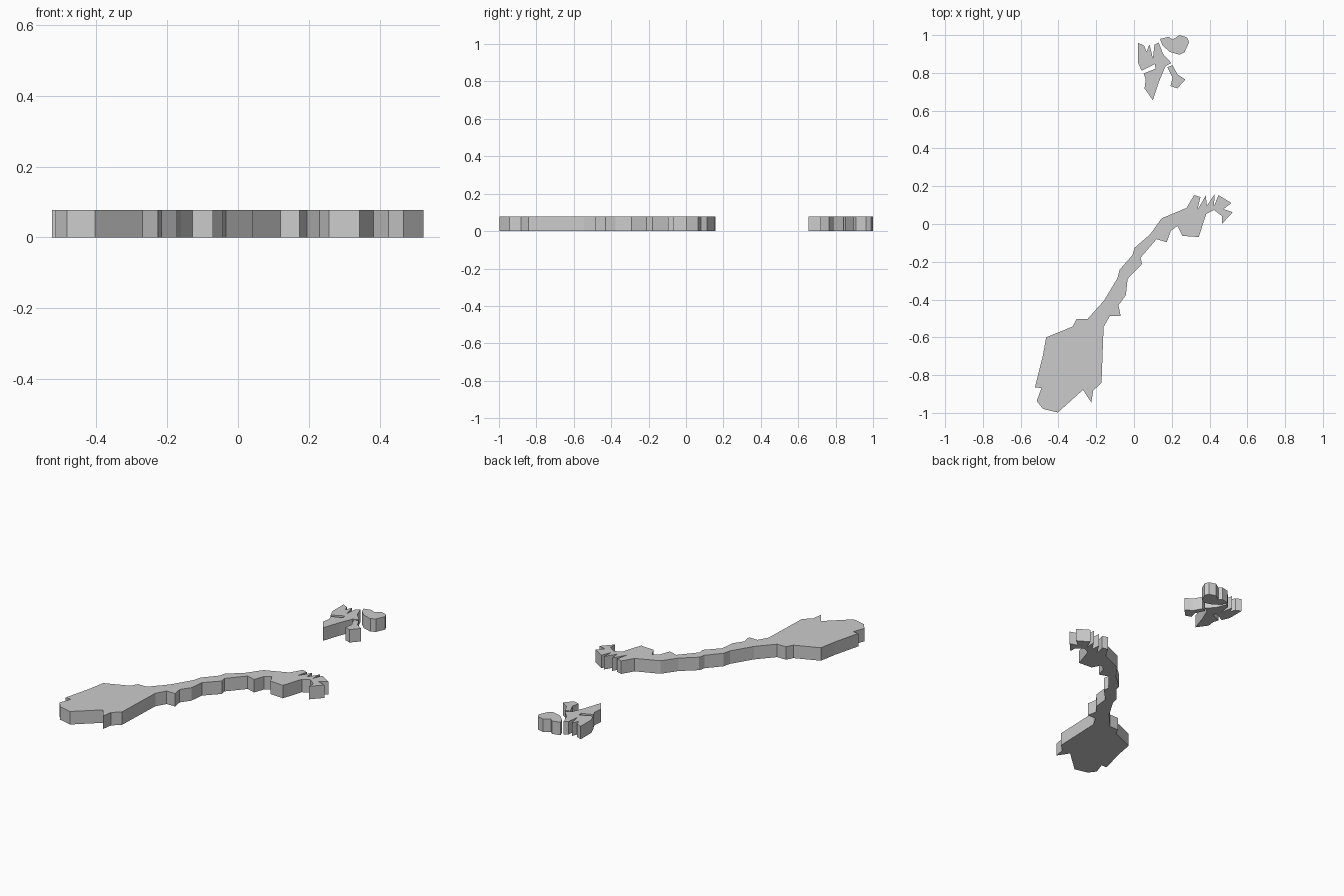
import bpy, bmesh

HEIGHT = 0.077


def slab(name, outline):
    """Extrude a flat outline upward into a prism standing on z = 0."""
    bm = bmesh.new()
    base = bm.faces.new([bm.verts.new((x, y, 0)) for x, y in outline])
    top = bmesh.ops.extrude_face_region(bm, geom=[base], use_keep_orig=True)
    verts = [v for v in top["geom"] if isinstance(v, bmesh.types.BMVert)]
    bmesh.ops.translate(bm, verts=verts, vec=(0, 0, HEIGHT))
    bmesh.ops.recalc_face_normals(bm, faces=bm.faces)
    # Clean triangulation of the concave caps
    caps = [f for f in bm.faces if len(f.verts) > 4]
    bmesh.ops.triangulate(bm, faces=caps, ngon_method='EAR_CLIP')
    mesh = bpy.data.meshes.new(name)
    bm.to_mesh(mesh)
    bm.free()
    obj = bpy.data.objects.new(name, mesh)
    bpy.context.collection.objects.link(obj)
    return obj


# Mainland: north-west coast, then the border back south
west_coast = [
    (-.525, -.865), (-.484, -.704), (-.465, -.6), (-.325, -.543),
    (-.304, -.503), (-.246, -.503), (-.16, -.407), (-.087, -.286),
    (-.077, -.243), (-.008, -.164), (.002, -.127), (.087, -.053),
    (.146, .03), (.278, .085), (.318, .153), (.352, .143)]
north_fjords = [
    (.335, .074), (.38, .15), (.386, .095), (.426, .158), (.424, .095),
    (.447, .153), (.516, .111), (.474, .079), (.523, .063), (.465, 0),
    (.465, .042), (.424, .074), (.382, .053)]
east_border = [
    (.343, -.069), (.257, -.063), (.23, -.011), (.195, -.035),
    (.173, -.097), (.12, -.08), (.035, -.178), (.042, -.212),
    (-.034, -.291), (-.043, -.376), (-.082, -.43), (-.071, -.487),
    (-.128, -.487), (-.161, -.545), (-.172, -.841), (-.216, -.882),
    (-.226, -.945)]
south_coast = [
    (-.27, -.878), (-.403, -.998), (-.482, -.979), (-.515, -.937),
    (-.49, -.868)]
slab("mainland", west_coast + north_fjords + east_border + south_coast)

# Northern islands
slab("large_island", [
    (.02, .96), (.053, .945), (.066, .912), (.082, .952), (.1, .876),
    (.108, .948), (.13, .962), (.154, .9), (.198, .852), (.167, .836),
    (.135, .76), (.1, .655), (.056, .717), (.062, .767), (.05, .797),
    (.114, .822), (.11, .846), (.04, .812), (.02, .857)])
slab("north_east_island", [
    (.138, .98), (.185, .991), (.203, .976), (.24, 1), (.28, .988),
    (.292, .963), (.268, .91), (.241, .896), (.188, .912), (.15, .947)])
slab("south_east_island", [
    (.177, .83), (.204, .841), (.23, .792), (.272, .765), (.23, .718),
    (.193, .73), (.204, .774)])
